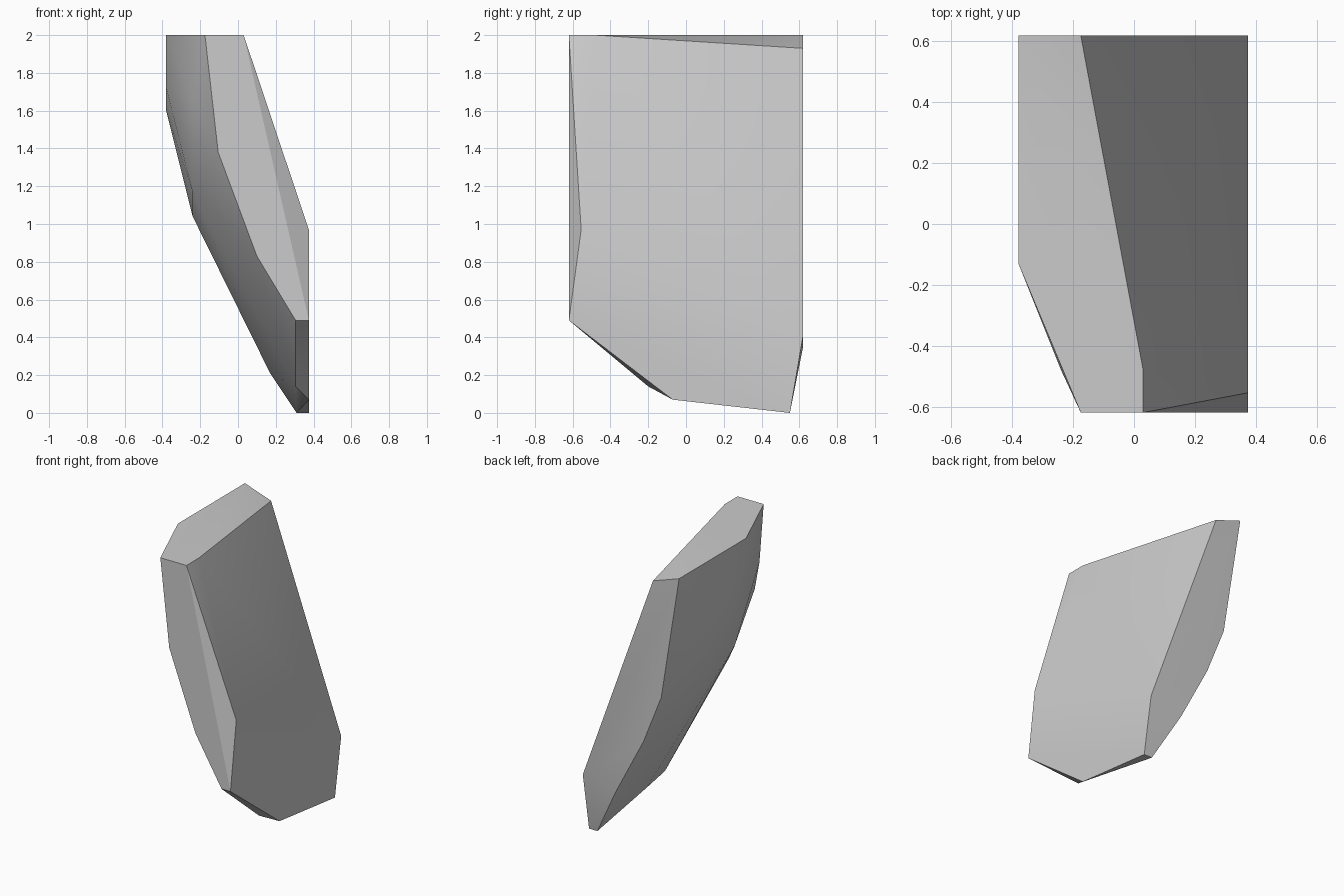
import bpy, bmesh, math

cube = bpy.data.objects.get("Cube")
if cube:
    bpy.data.objects.remove(cube, do_unlink=True)

# Stone colour
stone = bpy.data.materials.new("stone_grey")
stone.use_nodes = True
grey = (0.6, 0.6, 0.6, 1)
stone.diffuse_color = grey
stone.node_tree.nodes["Principled BSDF"].inputs["Base Color"].default_value = grey

FRONT, BACK, SIDE, OUTER, TOP = -0.62, 0.62, 0.375, -0.38, 2.0

# Front and back facets: profiles in x, z
front = [(x, FRONT, z) for x, z in
         [(0.03, TOP), (-0.175, TOP), (-0.105, 1.38), (0.1, 0.83), (0.305, 0.49), (SIDE, 0.49)]]
back = [(x, BACK, z) for x, z in
        [(-0.175, 1.93), (OUTER, TOP), (-0.24, 1.12), (-0.1, 0.77), (0.12, 0.35), (SIDE, 0.41)]]

# Flat side facet: profile in y, z
side = [(SIDE, y, z) for y, z in [(-0.555, 0.97), (-0.07, 0.07), (0.55, 0)]]

# Top corners, rounded outer side and chipped lower edge
top = [(0.03, -0.48, TOP), (OUTER, -0.13, TOP)]
outer = [(-0.24, -0.48, 1.66), (OUTER, -0.03, 1.72), (OUTER, 0.2, 1.6),
         (-0.24, -0.2, 1.17), (-0.24, 0.25, 1.04), (0.17, 0.2, 0.21)]
lower = [(0.305, -0.2, 0.14), (0.31, 0.55, 0)]

# Wrap the corner points into one chiselled solid
bm = bmesh.new()
for co in front + back + side + top + outer + lower:
    bm.verts.new(co)
hull = bmesh.ops.convex_hull(bm, input=bm.verts)
spare = {g for g in hull["geom_interior"] + hull["geom_unused"]
         if isinstance(g, bmesh.types.BMVert)}
bmesh.ops.delete(bm, geom=list(spare), context="VERTS")
bmesh.ops.dissolve_limit(bm, angle_limit=math.radians(0.5), verts=bm.verts, edges=bm.edges)
bmesh.ops.recalc_face_normals(bm, faces=bm.faces)

mesh = bpy.data.meshes.new("stone_shard")
bm.to_mesh(mesh)
bm.free()
mesh.materials.append(stone)
shard = bpy.data.objects.new("stone_shard", mesh)
bpy.context.collection.objects.link(shard)

# Soft outer curve with sharp facet borders
bpy.ops.object.select_all(action="DESELECT")
shard.select_set(True)
bpy.context.view_layer.objects.active = shard
bpy.ops.object.shade_smooth_by_angle(angle=math.radians(30))
